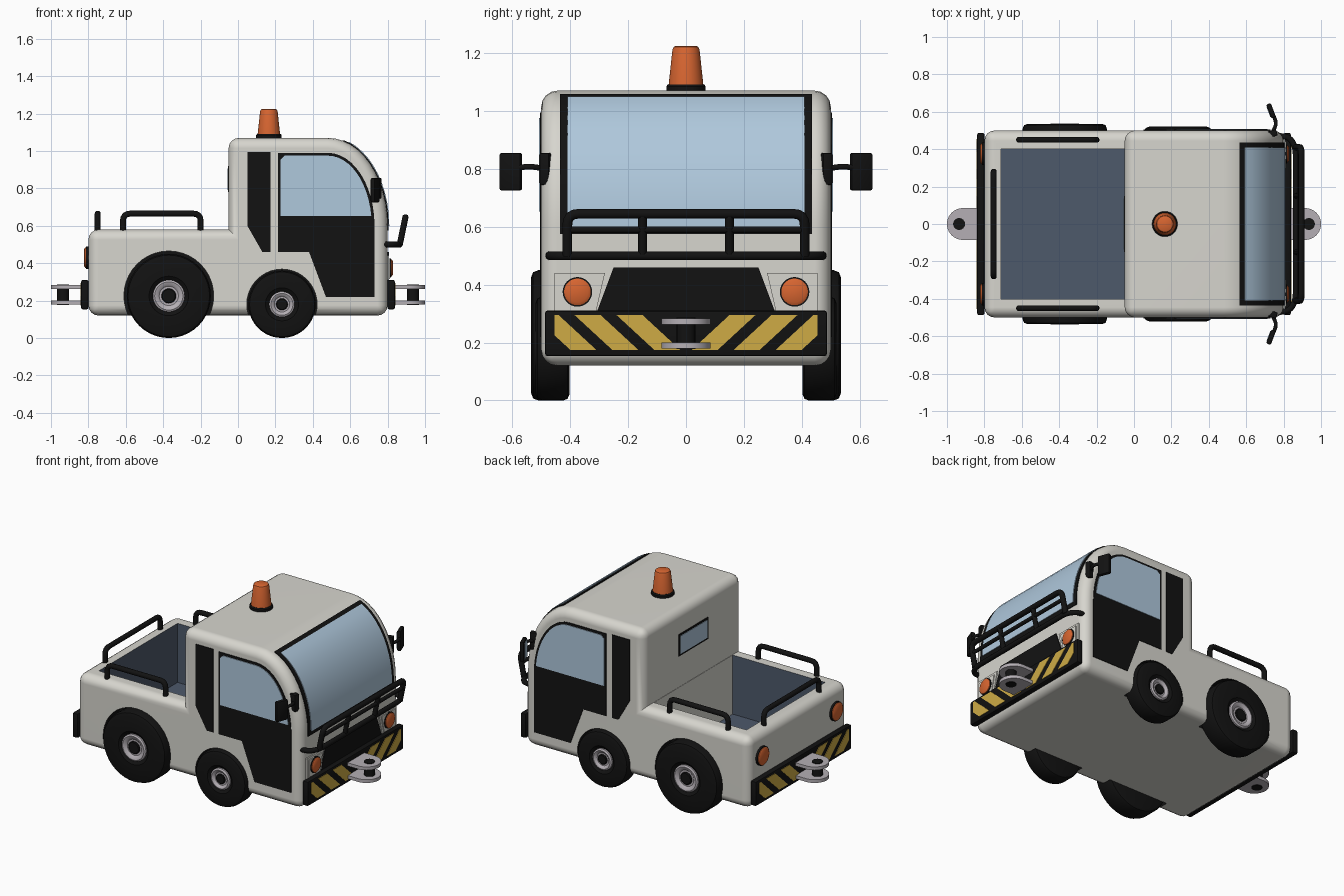
import bpy, bmesh
from math import sin, cos, pi, radians, hypot
from mathutils import Vector, Matrix

if "Cube" in bpy.data.objects:
    bpy.data.objects.remove(bpy.data.objects["Cube"])


def material(name, r, g, b):
    m = bpy.data.materials.new(name)
    m.use_nodes = True
    m.diffuse_color = (r, g, b, 1)
    m.node_tree.nodes["Principled BSDF"].inputs["Base Color"].default_value = (r, g, b, 1)
    m.node_tree.nodes["Principled BSDF"].inputs["Roughness"].default_value = 0.6
    return m


WHITE = material("warm white paint", 0.68, 0.67, 0.62)
BLACK = material("black", 0.006, 0.006, 0.006)
GLASS = material("pale blue glass", 0.43, 0.58, 0.72)
SLATE = material("slate bed", 0.075, 0.1, 0.145)
ORANGE = material("orange lamp", 0.68, 0.13, 0.03)
YELLOW = material("warning yellow", 0.62, 0.41, 0.06)
METAL = material("light metal", 0.46, 0.43, 0.46)


def finish(name, bm, mat, smooth=True):
    bmesh.ops.recalc_face_normals(bm, faces=bm.faces)
    me = bpy.data.meshes.new(name)
    bm.to_mesh(me)
    bm.free()
    ob = bpy.data.objects.new(name, me)
    bpy.context.collection.objects.link(ob)
    me.materials.append(mat)
    if smooth:
        shade(ob)
    return ob


def shade(ob):
    bpy.ops.object.select_all(action='DESELECT')
    ob.select_set(True)
    bpy.context.view_layer.objects.active = ob
    bpy.ops.object.shade_smooth_by_angle(angle=radians(35))


def prism_mesh(points, push):
    bm = bmesh.new()
    face = bm.faces.new([bm.verts.new(p) for p in points])
    new = bmesh.ops.extrude_face_region(bm, geom=[face])["geom"]
    bmesh.ops.translate(bm, vec=push, verts=[v for v in new if isinstance(v, bmesh.types.BMVert)])
    bmesh.ops.recalc_face_normals(bm, faces=bm.faces)
    return bm


def prism(name, points, push, mat):
    return finish(name, prism_mesh(points, push), mat)


def box(name, center, size, mat, turn=0, bevel=0.0):
    bm = bmesh.new()
    bmesh.ops.create_cube(bm, size=1)
    bmesh.ops.scale(bm, vec=size, verts=bm.verts)
    if bevel:
        bmesh.ops.bevel(bm, geom=bm.edges[:], offset=bevel, segments=2, profile=0.5, affect='EDGES')
    bm.transform(Matrix.Translation(center) @ Matrix.Rotation(turn, 4, 'Z'))
    return finish(name, bm, mat)


def lathe(name, profile, center, axis, mat, n=40):
    """Revolve (radius, height) pairs; the height runs along axis."""
    bm = bmesh.new()
    rings = [[bm.verts.new((r * cos(2 * pi * i / n), r * sin(2 * pi * i / n), h))
              for i in range(n)] for r, h in profile]
    for a, b in zip(rings, rings[1:]):
        for i in range(n):
            bm.faces.new((a[i], a[(i + 1) % n], b[(i + 1) % n], b[i]))
    bm.faces.new(rings[0])
    bm.faces.new(rings[-1])
    turn = Vector((0, 0, 1)).rotation_difference(Vector(axis)).to_matrix().to_4x4()
    bm.transform(Matrix.Translation(center) @ turn)
    return finish(name, bm, mat)


def tube(name, points, radius, mat=BLACK, bend=0.04):
    """Round bar along points with rounded corners."""
    pts = [Vector(p) for p in points]
    path = [pts[0]]
    for a, b, c in zip(pts, pts[1:], pts[2:]):
        p = b + (a - b).normalized() * min(bend, (a - b).length / 2)
        q = b + (c - b).normalized() * min(bend, (c - b).length / 2)
        path += [p * (1 - t) ** 2 + b * 2 * t * (1 - t) + q * t * t for t in (0, .25, .5, .75, 1)]
    path.append(pts[-1])
    cu = bpy.data.curves.new(name, 'CURVE')
    cu.dimensions = '3D'
    cu.bevel_depth, cu.bevel_resolution, cu.use_fill_caps = radius, 3, True
    sp = cu.splines.new('POLY')
    sp.points.add(len(path) - 1)
    for s, p in zip(sp.points, path):
        s.co = (*p, 1)
    cu.materials.append(mat)
    ob = bpy.data.objects.new(name, cu)
    bpy.context.collection.objects.link(ob)


def arc(rx, rz, start, end, n):
    angles = [radians(start + (end - start) * i / n) for i in range(n + 1)]
    return [(0.48 + rx * cos(t), 0.6 + rz * sin(t)) for t in angles]


# Body shell: side profile pushed across, rounded except at the cab's inner corner
outline = [(-0.8, 0.12), (0.8, 0.12)] + arc(0.32, 0.47, 0, 90, 12)
outline += [(-0.05, 1.07), (-0.05, 0.58), (-0.8, 0.58)]
bm = prism_mesh([(x, -0.5, z) for x, z in outline], (0, 1, 0))
sharp = [e for e in bm.edges if e.calc_face_angle() > radians(35)
         and not all(abs(v.co.x + 0.05) < .001 and abs(v.co.z - 0.58) < .001 for v in e.verts)]
bmesh.ops.bevel(bm, geom=sharp, offset=0.055, segments=4, profile=0.5, affect='EDGES')
body = finish("body_shell", bm, WHITE, False)

# Cut the cargo bed and the wheel arches
WHEELS = [("rear", -0.37, 0.225, 0.24, 0.535), ("front", 0.235, 0.18, 0.188, 0.52)]
cutters = [box("bed_cutter", (-0.381, 0, 0.45), (0.658, 0.8, 0.5), SLATE)]
for name, x, r, arch, out in WHEELS:
    for s in (1, -1):
        cutters.append(lathe(name + "_arch_cutter", [(arch, 0), (arch, 0.2)],
                             (x, s * 0.402, r), (0, s, 0), BLACK))
for c in cutters:
    c.hide_render = True
    mod = body.modifiers.new("cut", 'BOOLEAN')
    mod.object, mod.operation, mod.solver = c, 'DIFFERENCE', 'EXACT'
bpy.context.view_layer.update()
cut = bpy.data.meshes.new_from_object(body.evaluated_get(bpy.context.evaluated_depsgraph_get()))
body.modifiers.clear()
body.data = cut
for c in cutters:
    bpy.data.objects.remove(c)
cut.materials.clear()
for m in (WHITE, SLATE, BLACK):
    cut.materials.append(m)
for f in cut.polygons:
    c = f.center
    f.material_index = 0
    if -0.72 < c.x < -0.04 and abs(c.y) < 0.401 and 0.19 < c.z < 0.57 and f.normal.x > -0.5:
        f.material_index = 1
    elif abs(c.y) > 0.4 and any(hypot(c.x - x, c.z - r) < a + 0.002 and (abs(c.y) < 0.495)
                                for _, x, r, a, _ in WHEELS):
        f.material_index = 2
shade(body)
body.modifiers.new("even shading", 'WEIGHTED_NORMAL').keep_sharp = True

# Windscreen frame and glass follow the curved nose
for name, off, top, low, half, mat in (("windscreen_frame", 0.005, 75, 0.575, 0.435, BLACK),
                                       ("windscreen_glass", 0.009, 70, 0.6, 0.41, GLASS)):
    n = 10
    strip = [(0.8 + off, low)] + arc(0.32 + off, 0.47 + off, 0, top, n)
    strip += arc(0.3, 0.45, top, 0, n) + [(0.78, low)]
    prism(name, [(x, -half, z) for x, z in strip], (0, 2 * half, 0), mat)

# Side panels, doors, windows, wheels, mirrors and cargo rails
door = [(0.73, 0.22)] + arc(0.25, 0.39, 0, 90, 12) + [(0.215, 0.99), (0.215, 0.46), (0.38, 0.46), (0.47, 0.22)]
window = arc(0.235, 0.375, 8, 90, 12) + [(0.25, 0.975), (0.228, 0.955), (0.228, 0.652)]
pillar = [(0.05, 0.995), (0.175, 0.995), (0.175, 0.46), (0.13, 0.46), (0.05, 0.6)]
for s, side in ((1, "left"), (-1, "right")):
    for name, shape, y, mat in (("door", door, 0.504, BLACK), ("pillar_panel", pillar, 0.504, BLACK),
                                ("door_window", window, 0.508, GLASS)):
        prism(side + "_" + name, [(x, s * y, z) for x, z in shape], (0, -s * 0.008, 0), mat)

    for name, x, r, arch, out in WHEELS:
        w = out - 0.403
        h = r * 0.38
        at = (x, s * 0.403, r)
        tag = side + "_" + name
        lathe(tag + "_tyre", [(h, 0), (r - 0.02, 0), (r - 0.006, 0.006), (r, 0.02), (r, w - 0.025),
                              (r - 0.007, w - 0.007), (r - 0.025, w), (h + 0.02, w), (h, w - 0.015)],
              at, (0, s, 0), BLACK)
        lathe(tag + "_hub", [(h, w - 0.03), (h, w - 0.005), (h - 0.01, w + 0.001), (h * 0.7, w - 0.004),
                             (h * 0.6, w - 0.012), (h * 0.55, w - 0.012)], at, (0, s, 0), METAL)
        lathe(tag + "_hub_cap", [(h * 0.46, w - 0.02), (h * 0.46, w - 0.006), (h * 0.4, w - 0.002)],
              at, (0, s, 0), BLACK)

    box(side + "_mirror_mount", (0.74, s * 0.483, 0.8), (0.05, 0.035, 0.11), BLACK, s * 0.3, 0.006)
    tube(side + "_mirror_arm", [(0.74, s * 0.49, 0.8), (0.765, s * 0.54, 0.81), (0.735, s * 0.6, 0.8)], 0.01)
    box(side + "_mirror_head", (0.733, s * 0.605, 0.79), (0.026, 0.08, 0.13), BLACK, s * 0.36, 0.008)
    box(side + "_mirror_glass", (0.72, s * 0.6, 0.79), (0.004, 0.06, 0.105), GLASS, s * 0.36)

    y = s * 0.45
    tube(side + "_cargo_rail", [(-0.615, y, 0.56), (-0.615, y, 0.665), (-0.2, y, 0.665), (-0.2, y, 0.56)], 0.016)

    # Lamps
    pod = [(0.455, 0.44), (0.28, 0.44), (0.31, 0.31), (0.455, 0.31)]
    prism(side + "_lamp_pod", [(0.79, s * a, b) for a, b in pod], (0.018, 0, 0), WHITE)
    inner = [(0.44, 0.425), (0.3, 0.425), (0.325, 0.315), (0.44, 0.315)]
    prism(side + "_lamp_plate", [(0.8, s * a, b) for a, b in inner], (0.013, 0, 0), WHITE)
    for name, x, z, r, d in (("headlight", 0.8, 0.375, 0.046, 1), ("tail_light", -0.795, 0.43, 0.055, -1)):
        at = (x, s * 0.375, z)
        lathe(side + "_" + name + "_rim", [(r + 0.005, 0), (r + 0.005, 0.018)], at, (d, 0, 0), BLACK)
        lathe(side + "_" + name, [(r, 0), (r, 0.022), (r - 0.01, 0.028)], at, (d, 0, 0), ORANGE)

tube("rear_cargo_rail", [(-0.75, -0.28, 0.56), (-0.75, -0.28, 0.665), (-0.75, 0.28, 0.665), (-0.75, 0.28, 0.56)], 0.016)

# Rear cab window
box("rear_window_frame", (-0.05, 0, 0.85), (0.008, 0.3, 0.14), BLACK)
box("rear_window_glass", (-0.053, 0, 0.85), (0.008, 0.27, 0.115), GLASS)

# Grille
grille = [(-0.25, 0.46), (0.25, 0.46), (0.31, 0.3), (-0.31, 0.3)]
prism("grille", [(0.79, y, z) for y, z in grille], (0.016, 0, 0), BLACK)

# Bumpers with chevron stripes, and hitches at both ends
for d, end in ((1, "front"), (-1, "rear")):
    box(end + "_bumper", (d * 0.819, 0, 0.232), (0.04, 0.975, 0.158), BLACK, 0, 0.01)
    low, high, lean, limit = 0.175, 0.295, 0.13, 0.455
    for s in (1, -1):
        for i in range(3):
            a = 0.02 + 0.145 * i
            b = a + 0.09
            shape = [(a, low), (b, low)]
            if b + lean > limit:
                shape += [(limit, low + (high - low) * (limit - b) / lean), (limit, high)]
            else:
                shape += [(b + lean, high)]
            shape += [(a + lean, high)]
            prism(end + "_stripe", [(d * 0.836, s * y, z) for y, z in shape], (d * 0.006, 0, 0), YELLOW)
    tongue = [(0.82, -0.085)] + [(0.915 + 0.085 * cos(t), 0.085 * sin(t))
                                 for t in (pi * (i / 20 - 0.5) for i in range(21))] + [(0.82, 0.085)]
    for z in (0.18, 0.262):
        prism(end + "_hitch_plate", [(d * x, y, z) for x, y in tongue], (0, 0, 0.021), METAL)
    lathe(end + "_hitch_pin", [(0.032, 0.177), (0.032, 0.287)], (d * 0.935, 0, 0), (0, 0, 1), BLACK, 24)

# Front guard
tube("guard_lower_bar", [(0.78, -0.47, 0.5), (0.83, -0.465, 0.5), (0.865, -0.41, 0.5),
                         (0.865, 0.41, 0.5), (0.83, 0.465, 0.5), (0.78, 0.47, 0.5)], 0.016)
tube("guard_hoop", [(0.865, -0.41, 0.5), (0.895, -0.41, 0.645), (0.895, 0.41, 0.645), (0.865, 0.41, 0.5)], 0.017)
tube("guard_middle_bar", [(0.884, -0.41, 0.59), (0.884, 0.41, 0.59)], 0.012)
for y in (-0.15, 0.15):
    tube("guard_post", [(0.865, y, 0.5), (0.895, y, 0.645)], 0.015)

# Roof beacon
lathe("beacon_base", [(0.068, 1.06), (0.068, 1.085), (0.062, 1.092)], (0.165, 0, 0), (0, 0, 1), BLACK)
lathe("beacon_lamp", [(0.06, 1.09), (0.047, 1.21), (0.043, 1.221), (0.036, 1.225)],
      (0.165, 0, 0), (0, 0, 1), ORANGE)
